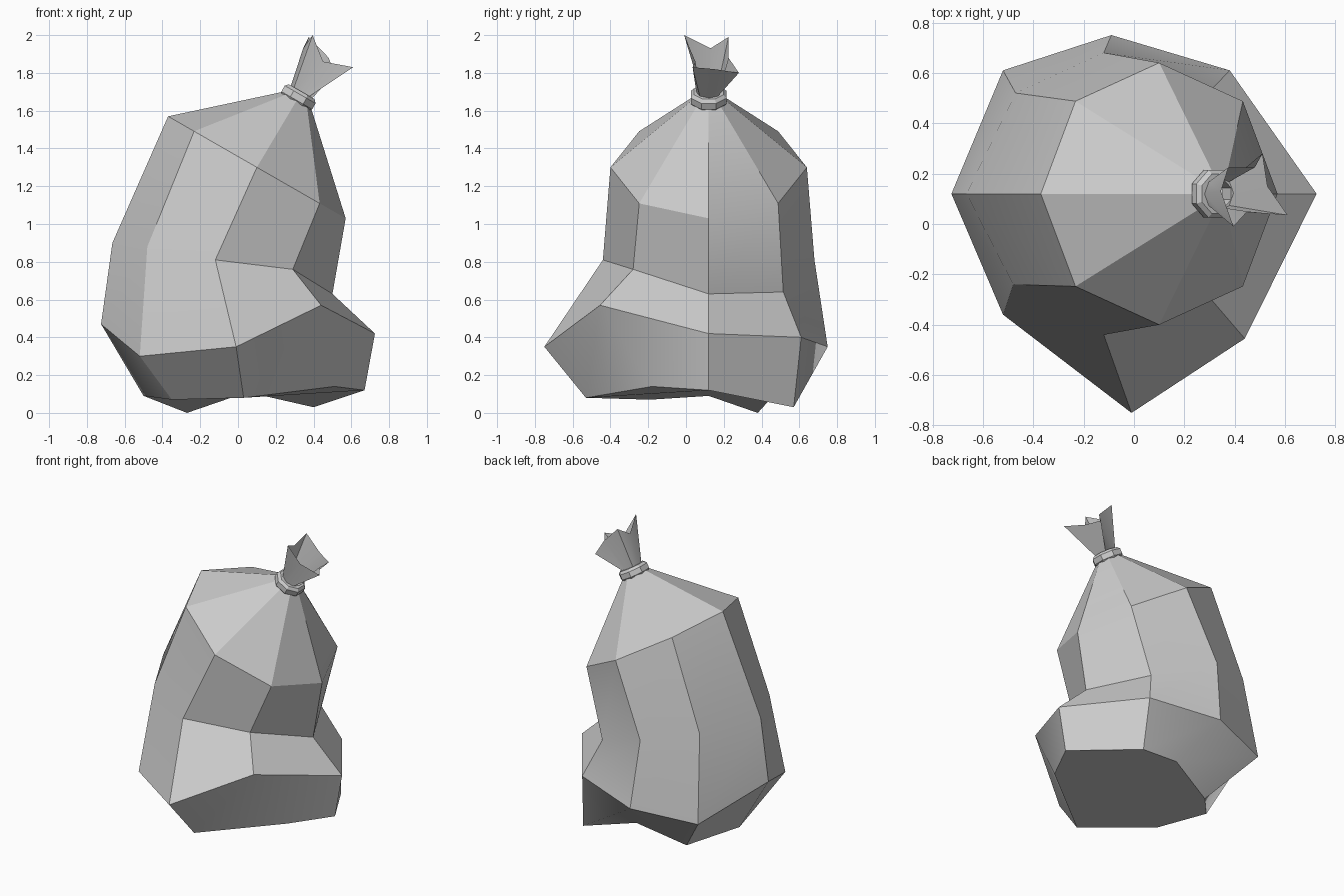
import bpy, bmesh
from math import cos, sin, pi, radians
from mathutils import Vector, Matrix

if "Cube" in bpy.data.objects:
    bpy.data.objects.remove(bpy.data.objects["Cube"])

SIDES = 8
NECK = Matrix.Translation((0.32, 0.12, 1.67)) @ Matrix.Rotation(radians(30), 4, 'Y')


def circle(radius, height, turn=0.0):
    """Ring around the tilted neck axis, starting at the left (-x)."""
    return [NECK @ Vector((radius * cos(a), radius * sin(a), height))
            for a in (pi + turn + 2 * pi * i / SIDES for i in range(SIDES))]


def loft(name, rings, cap=False, closed=False, angle=30):
    """Bridge successive rings with quads."""
    bm = bmesh.new()
    loops = [[bm.verts.new(p) for p in ring] for ring in rings]
    pairs = list(zip(loops, loops[1:]))
    if closed:
        pairs.append((loops[-1], loops[0]))
    for low, high in pairs:
        for i in range(SIDES):
            j = (i + 1) % SIDES
            bm.faces.new((low[i], low[j], high[j], high[i]))
    if cap:
        bm.faces.new(loops[0][::-1])
    mesh = bpy.data.meshes.new(name)
    bm.to_mesh(mesh)
    bm.free()
    obj = bpy.data.objects.new(name, mesh)
    bpy.context.collection.objects.link(obj)
    bpy.ops.object.select_all(action='DESELECT')
    obj.select_set(True)
    bpy.context.view_layer.objects.active = obj
    bpy.ops.object.shade_smooth_by_angle(angle=radians(angle))
    return obj


# Bag rings from the ground up: left, front-left, front, ... round to back-left
base = [(-0.50, 0.12, 0.09), (-0.35, -0.19, 0.07), (0.03, -0.53, 0.08), (0.51, -0.18, 0.14),
        (0.67, 0.12, 0.12), (0.40, 0.57, 0.03), (0.05, 0.48, 0.11), (-0.27, 0.38, 0.0)]
belly = [(-0.725, 0.12, 0.47), (-0.52, -0.36, 0.30), (-0.01, -0.75, 0.35), (0.44, -0.455, 0.57),
         (0.725, 0.12, 0.42), (0.38, 0.61, 0.40), (-0.09, 0.75, 0.35), (-0.52, 0.61, 0.30)]
waist = [(-0.665, 0.12, 0.90), (-0.48, -0.24, 0.88), (-0.12, -0.44, 0.81), (0.29, -0.28, 0.76),
         (0.50, 0.12, 0.63), (0.29, 0.515, 0.64), (-0.12, 0.68, 0.81), (-0.47, 0.52, 0.89)]
shoulder = []
for i in range(SIDES):
    a = pi + 2 * pi * i / SIDES
    shoulder.append((0.10 + 0.47 * cos(a), 0.12 + 0.52 * sin(a), 1.30 - 0.27 * cos(a)))

loft("bag_body", [base, belly, waist, shoulder, circle(0.08, -0.01)], cap=True)

# Loose flared end above the tie, open at the top
flare = [(0.345, 0.13, 1.93), (0.395, -0.01, 2.0), (0.45, 0.05, 1.86), (0.61, 0.035, 1.83),
         (0.53, 0.15, 1.82), (0.51, 0.28, 1.80), (0.48, 0.225, 1.88), (0.375, 0.225, 1.99)]
loft("bag_flare", [circle(0.08, -0.01), circle(0.065, 0.03), flare])

# Faceted tie band around the neck
profile = [(0.06, -0.035), (0.085, -0.035), (0.102, -0.018),
           (0.102, 0.018), (0.085, 0.035), (0.06, 0.035)]
loft("neck_tie", [circle(r, h, pi / SIDES) for r, h in profile], closed=True)
